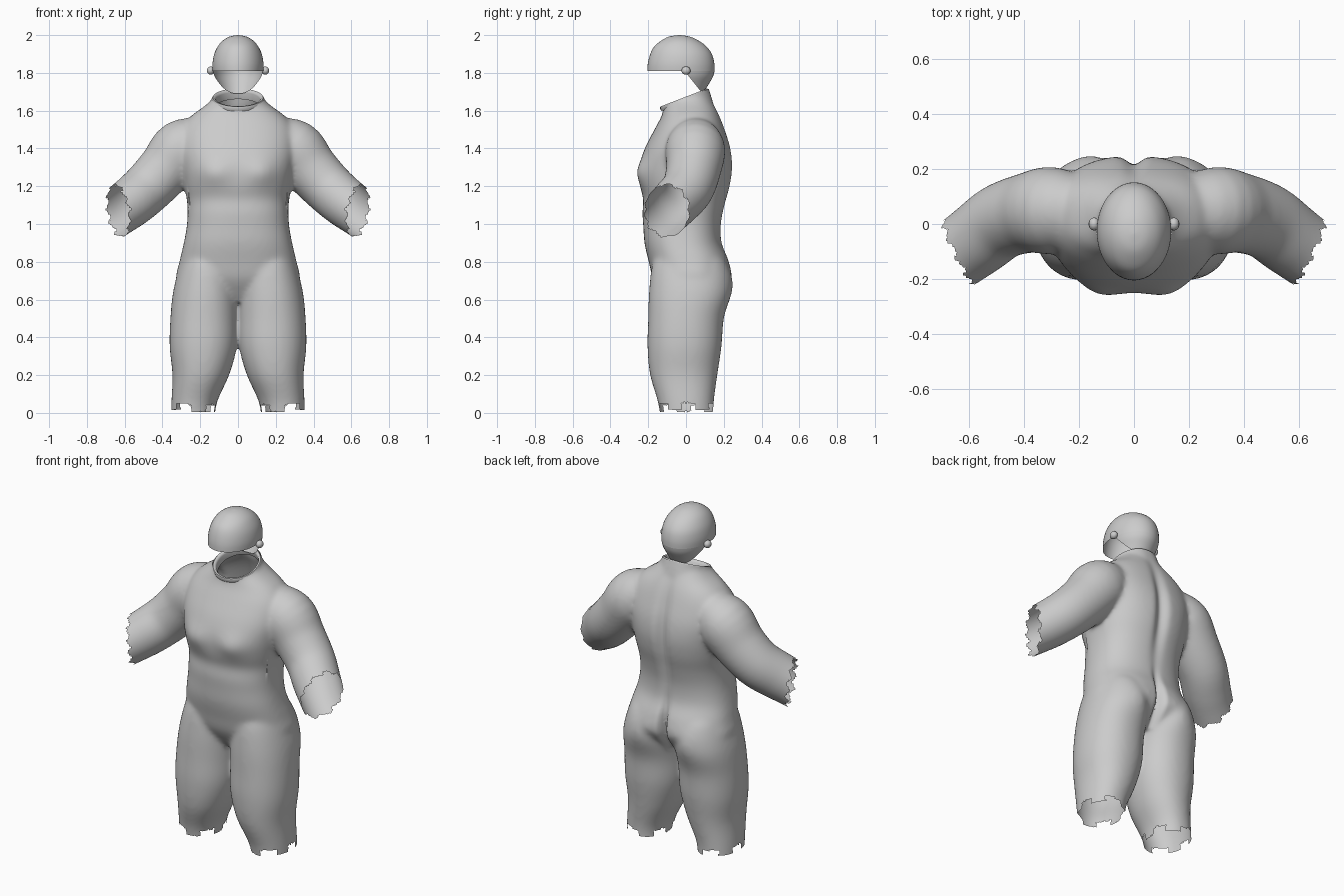
import bpy, bmesh, math
from mathutils import Vector

if "Cube" in bpy.data.objects:
    bpy.data.objects.remove(bpy.data.objects["Cube"])

grey = bpy.data.materials.new("plain grey")
grey.diffuse_color = (0.6, 0.6, 0.6, 1)
grey.use_nodes = True
grey.node_tree.nodes["Principled BSDF"].inputs["Base Color"].default_value = grey.diffuse_color


def make_object(name, bm, angle=60):
    mesh = bpy.data.meshes.new(name)
    bm.to_mesh(mesh)
    bm.free()
    mesh.materials.append(grey)
    ob = bpy.data.objects.new(name, mesh)
    bpy.context.collection.objects.link(ob)
    bpy.ops.object.select_all(action='DESELECT')
    ob.select_set(True)
    bpy.context.view_layer.objects.active = ob
    bpy.ops.object.shade_smooth_by_angle(angle=math.radians(angle))
    return ob


def spline(rows, steps):
    """Catmull-Rom interpolation of rows of numbers."""
    out = []
    for i in range(len(rows) - 1):
        a, b, c, d = (rows[max(0, min(len(rows) - 1, i + k))] for k in (-1, 0, 1, 2))
        for s in range(steps):
            t = s / steps
            out.append([0.5 * (2 * q + (r - p) * t + (2 * p - 5 * q + 4 * r - u) * t * t
                               + (3 * q - p - 3 * r + u) * t ** 3)
                        for p, q, r, u in zip(a, b, c, d)])
    return out + [list(rows[-1])]


def skin(bm, rings, caps=True):
    loops = [[bm.verts.new(p) for p in ring] for ring in rings]
    n = len(loops[0])
    for a, b in zip(loops, loops[1:]):
        for j in range(n):
            bm.faces.new((a[j], a[(j + 1) % n], b[(j + 1) % n], b[j]))
    if caps:
        bm.faces.new(loops[0][::-1])
        bm.faces.new(loops[-1])


def oval(x, y, z, rx, ry, power=2.0, n=48):
    pts = []
    for j in range(n):
        a = 2 * math.pi * j / n
        c, s = math.cos(a), math.sin(a)
        pts.append(Vector((x + rx * math.copysign(abs(c) ** (2 / power), c),
                           y + ry * math.copysign(abs(s) ** (2 / power), s), z)))
    return pts


def tube(path, n=40):
    """Round rings along rows of x, y, z, radius."""
    rings = []
    for i, p in enumerate(path):
        t = Vector(path[min(i + 1, len(path) - 1)][:3]) - Vector(path[max(i - 1, 0)][:3])
        u = t.cross(Vector((0, 1, 0))).normalized()
        v = t.cross(u).normalized()
        rings.append([Vector(p[:3]) + p[3] * (math.cos(k) * u + math.sin(k) * v)
                      for k in (2 * math.pi * j / n for j in range(n))])
    return rings


# Torso: z, y centre, half width, half depth
torso = [(.59, .02, .24, .12), (.70, .03, .325, .20), (.80, .015, .31, .212),
         (.90, -.015, .287, .205), (1.0, -.02, .27, .207), (1.1, -.015, .268, .222),
         (1.2, -.005, .283, .24), (1.3, 0, .30, .248), (1.4, .01, .315, .228),
         (1.5, .02, .30, .187), (1.57, .025, .25, .155), (1.63, .02, .17, .13), (1.68, .02, .12, .10)]
# Leg: z, x centre, y centre, half width, half depth
leg = [(-.08, .24, .01, .115, .14), (.05, .233, .0, .12, .147), (.2, .197, -.012, .15, .178),
       (.35, .184, -.008, .178, .196), (.5, .180, 0, .178, .2), (.65, .172, .02, .17, .215),
       (.8, .16, .015, .14, .19), (.9, .15, 0, .1, .12)]
# Arm: x, y, z, radius
arm = [(.16, .05, 1.46, .11), (.29, .05, 1.40, .158), (.385, .04, 1.29, .146),
       (.48, .01, 1.19, .138), (.56, -.05, 1.12, .134), (.63, -.10, 1.07, .13), (.74, -.17, 1.0, .13)]
# Neck stub, leaning forward
neck = [(0, .04, 1.52, .14), (0, .015, 1.62, .134), (0, -.02, 1.72, .134), (0, -.05, 1.80, .134)]

bm = bmesh.new()
skin(bm, [oval(0, y, z, rx, ry, 2.35) for z, y, rx, ry in spline(torso, 4)])
skin(bm, tube(spline(neck, 3)))
for side in (1, -1):
    skin(bm, [oval(side * x, y, z, rx, ry, 2.15) for z, x, y, rx, ry in spline(leg, 4)])
    skin(bm, [[Vector((side * p.x, p.y, p.z)) for p in ring] for ring in tube(spline(arm, 4))])
bmesh.ops.recalc_face_normals(bm, faces=bm.faces)
suit = make_object("body_suit", bm)

# Fuse the parts into one skin
mod = suit.modifiers.new("fuse", 'REMESH')
mod.mode = 'VOXEL'
mod.voxel_size = 0.011
bpy.ops.object.modifier_apply(modifier=mod.name)

bm = bmesh.new()
bm.from_mesh(suit.data)
for _ in range(9):
    bmesh.ops.smooth_vert(bm, verts=bm.verts, factor=0.5, use_axis_x=True, use_axis_y=True, use_axis_z=True)


def bump(v, centre, width):
    return math.exp(-((v - centre) / width) ** 2)


# Spine groove, seat cleft and chest relief
for v in bm.verts:
    x, y, z = v.co
    if abs(x) < .32 and y > .05:
        v.co.y -= .03 * bump(x, 0, .035) * bump(z, 1.3, .25) + .06 * bump(x, 0, .022) * bump(z, .72, .14)
        v.co.y += .015 * bump(abs(x), .14, .08) * bump(z, .70, .1)
    if abs(x) < .3 and y < -.1:
        v.co.y -= .02 * bump(abs(x), .13, .08) * bump(z, 1.27, .07) - .012 * bump(z, 1.13, .06)

# Torn wrists and ankles
wrist, wrist_dir = Vector((.635, -.11, 1.08)), Vector((.85, -.4, -.12)).normalized()


def torn_off(c):
    p = Vector((abs(c.x), c.y, c.z))
    if p.z < .1:
        a = math.atan2(p.y, p.x - .235)
        return p.z < .025 + .018 * math.copysign(1, math.sin(5 * a + 1)) + .1 * max(0, p.x - .25)
    if p.x > .5:
        a = math.atan2(p.z - wrist.z, p.y - wrist.y)
        saw = abs((a * 11 / (2 * math.pi)) % 1 - .5)
        return (p - wrist).dot(wrist_dir) > .045 * saw - .015
    return False


bmesh.ops.delete(bm, geom=[f for f in bm.faces if torn_off(f.calc_center_median())], context='FACES')

# Neck opening, sloping down to the front
rim, rim_dir = Vector((0, -.01, 1.665)), Vector((0, -.36, .93)).normalized()
bmesh.ops.bisect_plane(bm, geom=bm.verts[:] + bm.edges[:] + bm.faces[:], plane_co=rim,
                       plane_no=rim_dir, clear_outer=True)
bm.to_mesh(suit.data)
bm.free()
bpy.ops.object.shade_smooth_by_angle(angle=math.radians(60))

# Rolled collar lip
bm = bmesh.new()
side_dir = Vector((1, 0, 0))
back_dir = rim_dir.cross(side_dir)
skin(bm, [[rim + rim_dir * h + r * (math.cos(a) * side_dir + math.sin(a) * back_dir)
           for a in (2 * math.pi * j / 40 for j in range(40))]
          for r, h in ((.136, -.02), (.138, -.004), (.133, .005), (.122, .003), (.117, -.01), (.118, -.05))], False)
make_object("collar", bm)

# Head: z, y centre, half width, half depth
skull = [(2.0, -.035, .004, .004), (1.992, -.035, .045, .055), (1.97, -.032, .082, .1),
         (1.94, -.03, .107, .138), (1.90, -.026, .126, .163), (1.85, -.026, .135, .176),
         (1.81, -.027, .134, .178)]
nape = [(1.81, -.027, .134, .178), (1.78, -.02, .126, .163), (1.74, -.01, .107, .13), (1.69, .0, .085, .09)]
bm = bmesh.new()
skin(bm, [oval(0, y, z, rx, ry) for z, y, rx, ry in spline(skull, 3)], False)
bm.faces.new([v for v in bm.verts if v.co.z > 1.9999])
bmesh.ops.recalc_face_normals(bm, faces=bm.faces)
make_object("head_cap", bm)

bm = bmesh.new()
skin(bm, [oval(0, y, z, rx, ry) for z, y, rx, ry in spline(nape, 3)], False)
bmesh.ops.bisect_plane(bm, geom=bm.verts[:] + bm.edges[:] + bm.faces[:], plane_co=(0, .0, 1.80),
                       plane_no=(0, -.10, -.08), clear_outer=True)
bmesh.ops.reverse_faces(bm, faces=bm.faces)
make_object("nape", bm)

# Ear stubs
for side, label in ((1, "left"), (-1, "right")):
    bm = bmesh.new()
    bmesh.ops.create_uvsphere(bm, u_segments=14, v_segments=8, radius=1)
    for v in bm.verts:
        v.co = Vector((side * .145 + v.co.x * .02, v.co.y * .024, 1.812 + v.co.z * .022))
    make_object(label + "_ear", bm)
